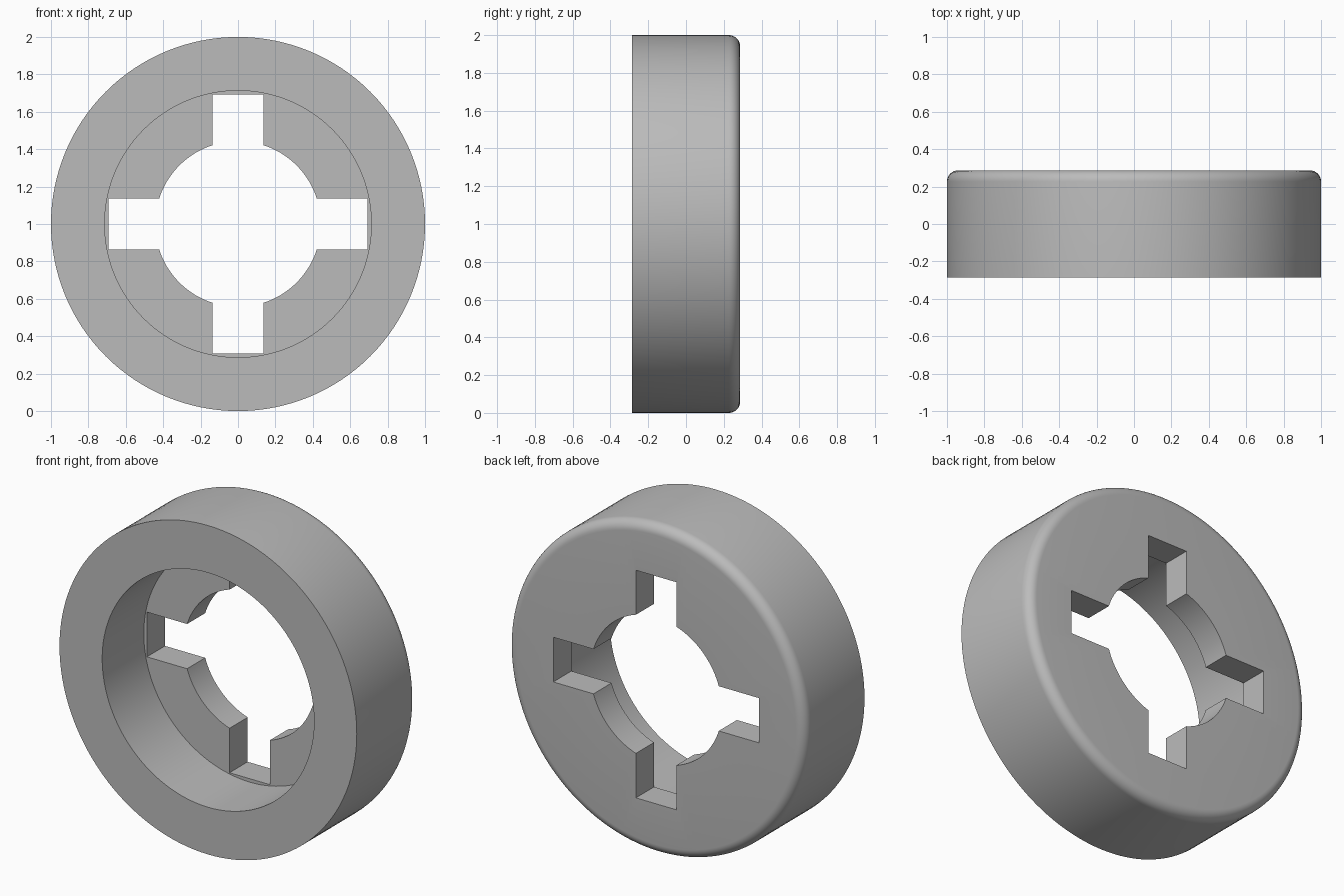
import bpy, bmesh
from math import sin, cos, pi, radians
from mathutils import Matrix, Vector

if "Cube" in bpy.data.objects:
    bpy.data.objects.remove(bpy.data.objects["Cube"])

OUTER, RECESS, HOLE = 1.0, 0.713, 0.443
FRONT, FLOOR, BACK = -0.287, 0.113, 0.287
FILLET = 0.06
SLOT_REACH, SLOT_WIDTH = 0.692, 0.272
SEGMENTS = 128

grey = bpy.data.materials.new("plain grey")
grey.use_nodes = True
grey.diffuse_color = (0.5, 0.5, 0.5, 1)
grey.node_tree.nodes["Principled BSDF"].inputs["Base Color"].default_value = (0.5, 0.5, 0.5, 1)


def make_object(name, bm):
    bmesh.ops.recalc_face_normals(bm, faces=bm.faces)
    mesh = bpy.data.meshes.new(name)
    bm.to_mesh(mesh)
    bm.free()
    mesh.materials.append(grey)
    obj = bpy.data.objects.new(name, mesh)
    obj.location.z = OUTER
    bpy.context.collection.objects.link(obj)
    return obj


# Ring body: stepped section with a rounded rear rim, turned about the y axis
profile = [(HOLE, FLOOR), (RECESS, FLOOR), (RECESS, FRONT), (OUTER, FRONT)]
for i in range(9):
    a = i / 8 * pi / 2
    profile.append((OUTER - FILLET + FILLET * cos(a), BACK - FILLET + FILLET * sin(a)))
profile.append((HOLE, BACK))

bm = bmesh.new()
rings = []
for s in range(SEGMENTS):
    t = 2 * pi * s / SEGMENTS
    rings.append([bm.verts.new((r * cos(t), y, r * sin(t))) for r, y in profile])
for s in range(SEGMENTS):
    a, b = rings[s], rings[(s + 1) % SEGMENTS]
    for i in range(len(profile)):
        j = (i + 1) % len(profile)
        bm.faces.new((a[i], a[j], b[j], b[i]))
ring = make_object("slotted_ring", bm)

# Two crossed bars cut the four key slots through the rear web
for name, size in (("slot_cutter_wide", (2 * SLOT_REACH, 1, SLOT_WIDTH)),
                   ("slot_cutter_tall", (SLOT_WIDTH, 1, 2 * SLOT_REACH))):
    bm = bmesh.new()
    bmesh.ops.create_cube(bm, size=1, matrix=Matrix.Diagonal(Vector(size)).to_4x4())
    cutter = make_object(name, bm)
    cutter.hide_render = True
    cut = ring.modifiers.new(name, "BOOLEAN")
    cut.operation = "DIFFERENCE"
    cut.solver = "EXACT"
    cut.object = cutter
    bpy.ops.object.select_all(action="DESELECT")
    ring.select_set(True)
    bpy.context.view_layer.objects.active = ring
    bpy.ops.object.modifier_apply(modifier=cut.name)
    bpy.data.objects.remove(cutter)

# Smooth curved walls, crisp corners
bpy.ops.object.shade_smooth_by_angle(angle=radians(30))
